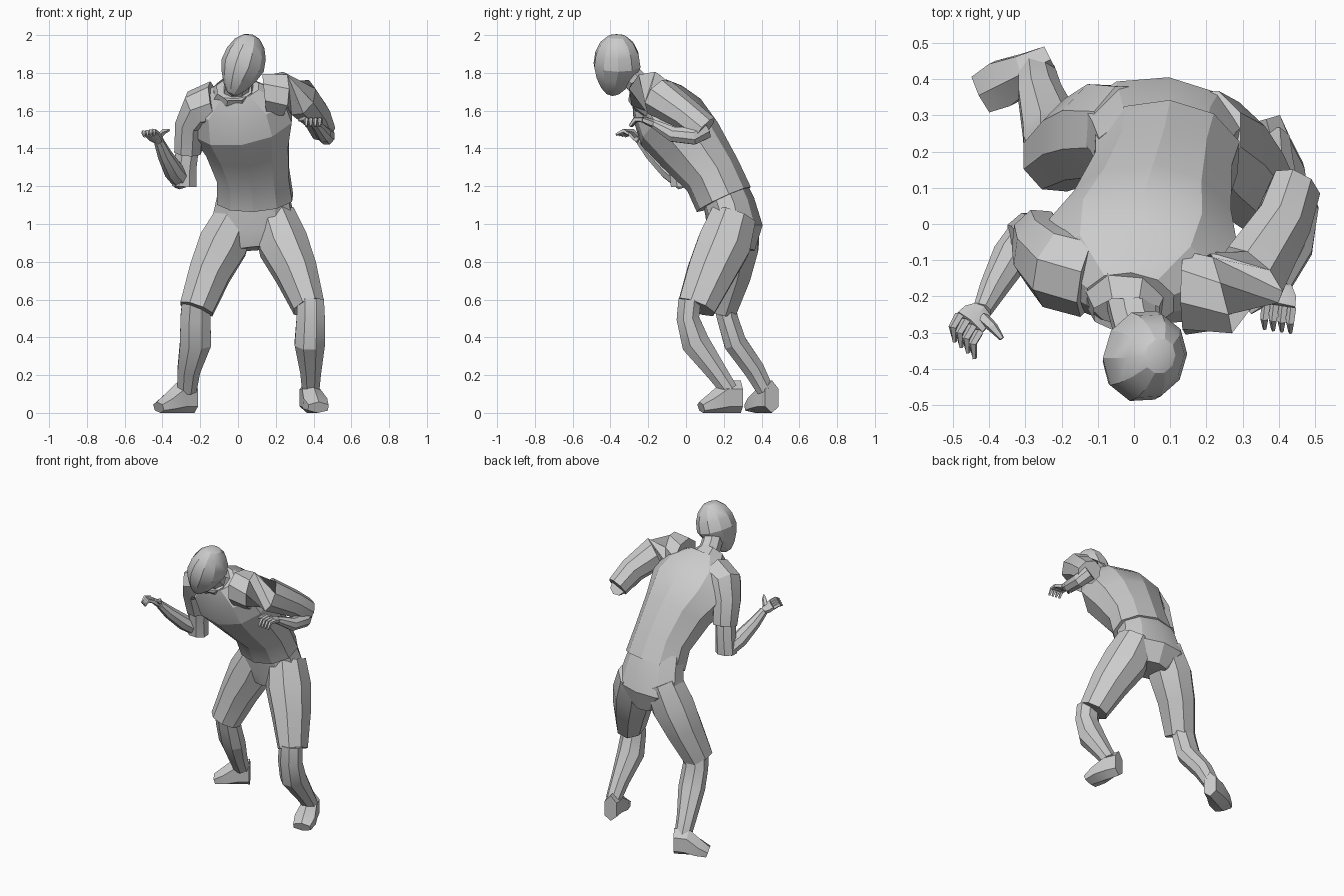
import bpy, bmesh, math
from mathutils import Vector, Matrix

default_cube = bpy.data.objects.get("Cube")
if default_cube:
    bpy.data.objects.remove(default_cube, do_unlink=True)

grey = bpy.data.materials.new("plain_grey")
grey.use_nodes = True
grey.diffuse_color = (.6, .6, .6, 1)
grey.node_tree.nodes["Principled BSDF"].inputs["Base Color"].default_value = grey.diffuse_color


def finish(name, bm):
    """Turn a bmesh into a shaded grey object."""
    bmesh.ops.recalc_face_normals(bm, faces=bm.faces[:])
    mesh = bpy.data.meshes.new(name)
    bm.to_mesh(mesh)
    bm.free()
    mesh.materials.append(grey)
    part = bpy.data.objects.new(name, mesh)
    bpy.context.collection.objects.link(part)
    bpy.ops.object.select_all(action='DESELECT')
    part.select_set(True)
    bpy.context.view_layer.objects.active = part
    bpy.ops.object.shade_smooth_by_angle(angle=math.radians(25))
    return part


def loft(name, rings, side=(1, 0, 0), sides=8, capped=True):
    """Skin rings of (centre, half width, half depth); width runs along side."""
    bm = bmesh.new()
    centres = [Vector(ring[0]) for ring in rings]
    loops = []
    for index, (_, width, depth) in enumerate(rings):
        before = centres[max(index - 1, 0)]
        after = centres[min(index + 1, len(rings) - 1)]
        along = (after - before).normalized()
        across = Vector(side)
        across = (across - along * across.dot(along)).normalized()
        through = along.cross(across)
        grow = 1 / math.cos(math.pi / sides)
        loop = []
        for step in range(sides):
            angle = math.tau * (step + .5) / sides
            point = (centres[index] + across * width * grow * math.cos(angle)
                     + through * depth * grow * math.sin(angle))
            point.z = max(point.z, 0)
            loop.append(bm.verts.new(point))
        loops.append(loop)
    for low, high in zip(loops, loops[1:]):
        for step in range(sides):
            after = (step + 1) % sides
            bm.faces.new((low[step], low[after], high[after], high[step]))
    if capped:
        bm.faces.new(loops[0])
        bm.faces.new(loops[-1])
    return finish(name, bm)


def hand(name, wrist, forward, across, curl, thumb):
    """Palm, four curled fingers and a thumb."""
    wrist, forward, across, curl, thumb = map(Vector, (wrist, forward, across, curl, thumb))
    for direction in (forward, across, curl, thumb):
        direction.normalize()
    knuckles = wrist + forward * .06
    loft(name + "_palm", [(wrist, .026, .02), (wrist + forward * .03, .042, .018),
                          (knuckles, .044, .014)], across, 6)
    for index in range(4):
        root = knuckles + across * (index - 1.5) * .024
        bend = root + forward * .035 + curl * .015
        tip = bend + curl * .045
        loft(name + "_finger", [(root, .011, .012), (bend, .01, .011), (tip, .005, .006)], across, 5)
    root = wrist + forward * .02 + thumb * .02
    bend = root + thumb * .045 + forward * .01
    loft(name + "_thumb", [(root, .014, .014), (bend, .012, .012),
                           (bend + thumb * .03 + curl * .02, .006, .006)], curl, 5)


# Torso leaning forward, with one shoulder raised
lean = (1, -.12, .12)
loft("shirt", [((.09, .2, 1.13), .2, .15), ((.08, .14, 1.26), .19, .15),
               ((.05, .02, 1.42), .22, .18), ((.02, -.08, 1.54), .27, .19),
               ((0, -.15, 1.64), .25, .15), ((-.01, -.21, 1.72), .12, .09)], lean, 10)
loft("collar", [((-.02, -.19, 1.68), .12, .1), ((-.02, -.25, 1.72), .09, .08)], lean, 8, False)
loft("neck", [((-.01, -.19, 1.68), .07, .065), ((0, -.27, 1.76), .06, .06),
              ((.02, -.34, 1.83), .06, .06)])

# Head: a coarse ball narrowed towards the chin and tilted sideways
bm = bmesh.new()
bmesh.ops.create_uvsphere(bm, u_segments=10, v_segments=8, radius=1)
for vert in bm.verts:
    height = vert.co.z
    if height < 0:
        vert.co.x *= 1 + .35 * height
        vert.co.y = vert.co.y * (1 + .3 * height) + .2 * height
pose = (Matrix.Translation((.025, -.365, 1.84)) @ Matrix.Rotation(.3, 4, 'Y')
        @ Matrix.Rotation(-.3, 4, 'Z') @ Matrix.Diagonal((.115, .13, .172, 1)))
bmesh.ops.transform(bm, matrix=pose, verts=bm.verts[:])
finish("head", bm)

# Shorts: seat and two wide legs
loft("shorts_seat", [((.08, .19, 1.2), .18, .12), ((.08, .23, 1.1), .2, .13),
                     ((.08, .26, .98), .23, .14), ((.09, .25, .87), .1, .11)], lean, 10)
loft("left_shorts_leg", [((.19, .25, 1.04), .11, .12), ((.24, .2, .89), .13, .14),
                         ((.31, .13, .74), .11, .125), ((.375, .055, .56), .083, .1)])
loft("right_shorts_leg", [((-.01, .26, 1.04), .11, .12), ((-.08, .255, .89), .13, .13),
                          ((-.15, .23, .74), .11, .115), ((-.22, .18, .55), .09, .09)])

# Bent lower legs
loft("left_calf", [((.385, .02, .6), .07, .06), ((.385, .01, .5), .075, .06),
                   ((.38, .05, .37), .08, .075), ((.385, .16, .22), .055, .055),
                   ((.385, .23, .12), .045, .045)])
loft("right_calf", [((-.22, .2, .6), .075, .06), ((-.225, .22, .5), .08, .055),
                    ((-.225, .26, .37), .082, .06), ((-.26, .36, .23), .06, .055),
                    ((-.27, .42, .12), .05, .045)])


def foot(name, heel, toe):
    """Wedge foot from the high heel to the flat toe."""
    heel, toe = Vector(heel), Vector(toe)
    stride = toe - heel
    rings = [(0, .04, .08), (.35, .05, .08), (.7, .065, .05), (1, .055, .028)]
    loft(name, [(heel + stride * place + Vector((0, 0, tall)), width, tall)
                for place, width, tall in rings], (-stride.y, stride.x, 0), 6)


foot("left_foot", (.365, .29, 0), (.425, .08, 0))
foot("right_foot", (-.23, .455, 0), (-.42, .36, 0))

# Raised left arm, elbow pushed back
loft("left_sleeve", [((.14, -.19, 1.68), .11, .11), ((.24, -.19, 1.69), .11, .11),
                     ((.33, -.14, 1.67), .095, .1), ((.41, 0, 1.58), .075, .08),
                     ((.445, .1, 1.5), .065, .075)], (1, .6, 0))
loft("left_forearm", [((.44, .1, 1.5), .045, .05), ((.47, .04, 1.465), .04, .045),
                      ((.455, -.07, 1.475), .038, .04), ((.41, -.17, 1.53), .024, .022)])
hand("left_hand", (.41, -.17, 1.53), (-.15, -1, .4), (1, -.15, 0), (0, -.6, -.8), (-1, -.4, .3))

# Lowered right arm, forearm bent up and outward
loft("right_sleeve", [((-.12, -.14, 1.63), .12, .11), ((-.21, -.12, 1.61), .1, .11),
                      ((-.255, -.08, 1.53), .075, .095), ((-.265, -.04, 1.38), .07, .08)],
     (1, 0, -.4))
loft("right_upper_arm", [((-.265, -.045, 1.42), .06, .06), ((-.28, -.03, 1.3), .06, .06),
                         ((-.285, -.025, 1.2), .065, .055)])
loft("right_forearm", [((-.29, -.02, 1.22), .05, .04), ((-.34, -.09, 1.28), .05, .045),
                       ((-.39, -.18, 1.37), .036, .036), ((-.42, -.24, 1.44), .025, .024)])
hand("right_hand", (-.42, -.24, 1.44), (-.6, -.6, .6), (.6, -.5, .1), (.1, -.8, -.4), (1, -.6, .7))
